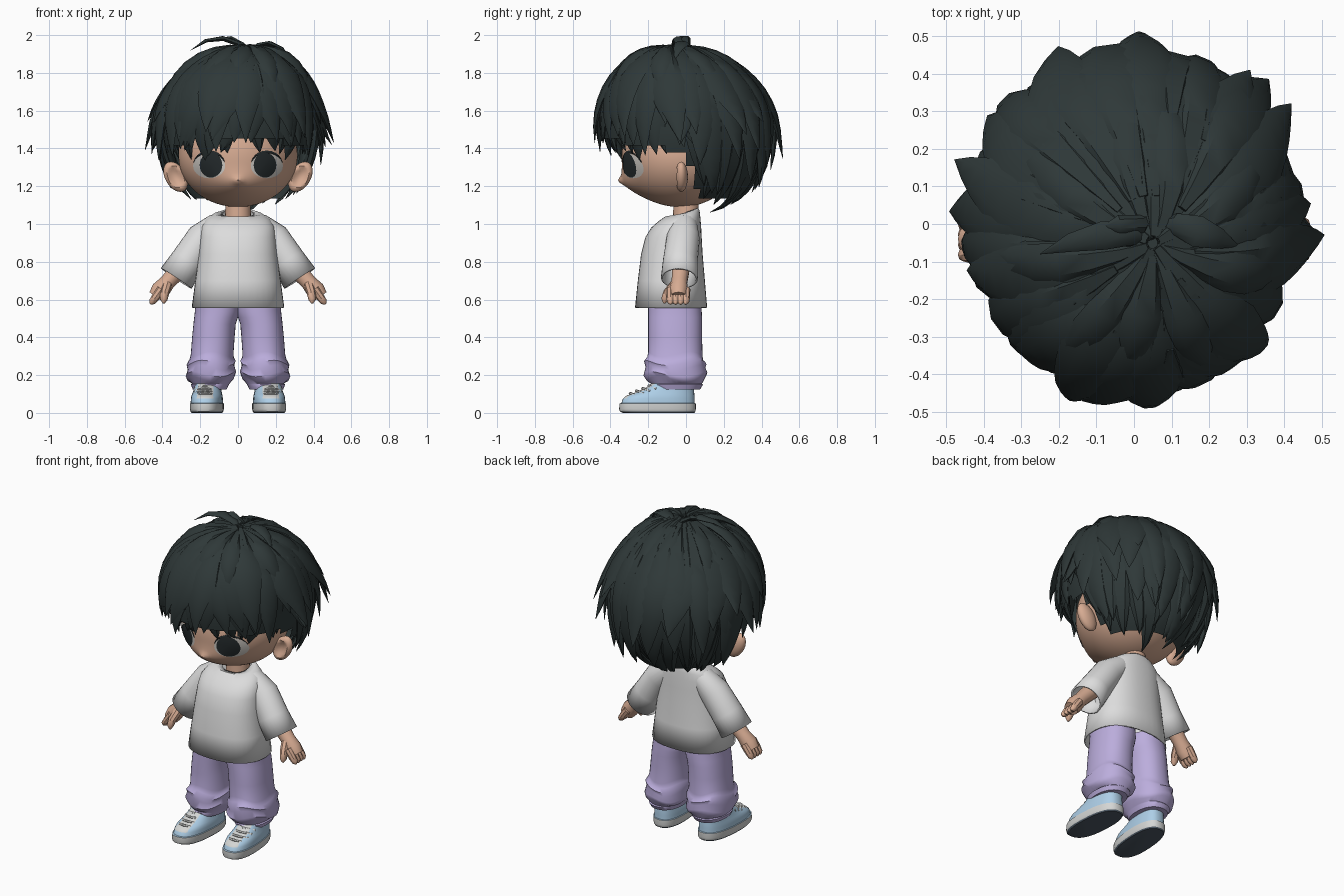
import bpy, bmesh, random
from math import sin, cos, pi, radians, acos, exp, sqrt
from mathutils import Vector

random.seed(11)
old = bpy.data.objects.get("Cube")
if old:
    bpy.data.objects.remove(old, do_unlink=True)


def material(name, r, g, b):
    m = bpy.data.materials.new(name)
    m.use_nodes = True
    m.diffuse_color = (r, g, b, 1)
    node = m.node_tree.nodes["Principled BSDF"]
    node.inputs["Base Color"].default_value = (r, g, b, 1)
    node.inputs["Roughness"].default_value = 0.8
    return m


HAIR = material("dark hair", .028, .040, .040)
SKIN = material("skin", .68, .41, .29)
WHITE = material("shirt white", .72, .72, .72)
LILAC = material("lilac cloth", .50, .42, .72)
BLUE = material("light blue", .42, .62, .80)
SOLE = material("sole white", .66, .67, .66)
GREY = material("dark tread", .075, .10, .13)
IRIS = material("eye dark", .018, .024, .026)
SCLERA = material("eye white", .62, .59, .55)


def finish(name, bm, mats, rule=None, angle=40):
    """Turn a bmesh into a smooth object with sharp creases kept."""
    bmesh.ops.recalc_face_normals(bm, faces=bm.faces[:])
    bm.normal_update()
    for f in bm.faces:
        f.smooth = True
        if rule:
            f.material_index = rule(f)
    mesh = bpy.data.meshes.new(name)
    bm.to_mesh(mesh)
    bm.free()
    for m in mats:
        mesh.materials.append(m)
    mesh.set_sharp_from_angle(angle=radians(angle))
    obj = bpy.data.objects.new(name, mesh)
    bpy.context.collection.objects.link(obj)
    return obj


def loft(bm, rings, cap0=True, cap1=True):
    rows = [[bm.verts.new(p) for p in r] for r in rings]
    n = len(rows[0])
    for a, b in zip(rows, rows[1:]):
        for i in range(n):
            j = (i + 1) % n
            bm.faces.new((a[i], a[j], b[j], b[i]))
    if cap0:
        bm.faces.new(rows[0][::-1])
    if cap1:
        bm.faces.new(rows[-1])


def sweep(bm, path, widths, thick, normals, n=8, cap1=True):
    """Elliptical section moved along a path."""
    rings = []
    for i, p in enumerate(path):
        tan = (path[min(i + 1, len(path) - 1)] - path[max(i - 1, 0)]).normalized()
        side = tan.cross(normals[i]).normalized()
        up = side.cross(tan)
        rings.append([p + side * widths[i] * cos(2 * pi * k / n) + up * thick[i] * sin(2 * pi * k / n)
                      for k in range(n)])
    loft(bm, rings, True, cap1)


def limb(bm, pts, radii, n=12, cap1=True):
    path = [Vector(p) for p in pts]
    sweep(bm, path, radii, radii, [Vector((0, 1, 0))] * len(path), n, cap1)


def section(x0, x1, y0, y1, z, n=32, power=.85, tilt=0):
    """Rounded horizontal outline; tilt lowers its front."""
    pts = []
    for k in range(n):
        c, s = cos(2 * pi * k / n), sin(2 * pi * k / n)
        c, s = (abs(v) ** power * (1 if v > 0 else -1) for v in (c, s))
        pts.append(Vector(((x0 + x1) / 2 + c * (x1 - x0) / 2, (y0 + y1) / 2 + s * (y1 - y0) / 2,
                           z - tilt * (1 - s) / 2)))
    return pts


def ball(name, shape, mat, u=48, v=32):
    bm = bmesh.new()
    bmesh.ops.create_uvsphere(bm, u_segments=u, v_segments=v, radius=1)
    for vert in bm.verts:
        vert.co = shape(vert.co.copy())
    return finish(name, bm, [mat])


# Head with a soft muzzle and a small raised nose
def muzzle(x, z):
    return (.04 * exp(-(x / .14) ** 2 - ((z - 1.21) / .07) ** 2)
            + .022 * exp(-(x / .022) ** 2 - ((z - 1.228) / .02) ** 2))


def head_shape(v):
    x, z = .315 * v.x, 1.36 + (.30 if v.z > 0 else .27) * v.z
    return Vector((x, -.03 + .31 * v.y - (muzzle(x, z) if v.y < 0 else 0), z))


def face_point(x, z, off):
    rz = .30 if z > 1.36 else .27
    d = max(0, 1 - (x / .315) ** 2 - ((z - 1.36) / rz) ** 2)
    return Vector((x, -.03 - .31 * sqrt(d) - muzzle(x, z) - off, z))


ball("head", head_shape, SKIN, 96, 64)
bm = bmesh.new()
limb(bm, [(0, .0, 1.0), (0, -.0, 1.15)], [.07, .065], 20)
finish("neck", bm, [SKIN])


def eye_plate(name, cx, cz, rx, rz, off, mat):
    bm = bmesh.new()
    loft(bm, [[face_point(cx + r * rx * cos(a * pi / 14), cz + r * rz * sin(a * pi / 14), off)
               for a in range(28)] for r in (.03, .35, .7, 1)], True, False)
    finish(name, bm, [mat])


for s, side in ((1, "left_"), (-1, "right_")):
    # Eyes and ears
    eye_plate(side + "eye_white", s * .153, 1.308, .085, .066, .003, SCLERA)
    eye_plate(side + "iris", s * .143, 1.312, .060, .066, .006, IRIS)
    bm = bmesh.new()
    arc = [face_point(s * .153 + .085 * cos(radians(a)), 1.308 + .074 * sin(radians(a)), .003)
           for a in range(15, 171, 15)]
    r = [.007 * sin(pi * (i + .5) / len(arc)) for i in range(len(arc))]
    sweep(bm, arc, r, [.003] * len(arc), [Vector((0, -1, 0))] * len(arc), 6)
    finish(side + "upper_lash", bm, [IRIS])

    def ear_shape(v):
        dent = .03 * max(0, 1 - (v.x ** 2 + v.z ** 2) / .5) if v.y < 0 else 0
        return Vector((s * (.33 + .06 * v.x + .025 * v.z), -.025 + .035 * v.y + dent, 1.25 + .08 * v.z))
    ball(side + "ear", ear_shape, SKIN, 24, 16)

    # Sleeve, arm and hand
    bm = bmesh.new()
    limb(bm, [(s * .10, -.01, .995), (s * .185, -.015, .925), (s * .265, -.03, .805), (s * .327, -.035, .712)],
         [.07, .088, .092, .098], 24, False)
    finish(side + "sleeve", bm, [WHITE]).modifiers.new("cloth", "SOLIDIFY").thickness = .01
    bm = bmesh.new()
    limb(bm, [(s * .25, -.025, .82), (s * .33, -.03, .74), (s * .375, -.035, .69), (s * .41, -.04, .65),
              (s * .435, -.04, .615)], [.05, .046, .042, .05, .042], 14)
    for k in range(4):
        y = -.082 + k * .027
        limb(bm, [(s * .405, y, .655), (s * .438, y, .61), (s * .455, y, .587), (s * .463, y, .575)],
             [.024, .022, .018, .005], 8)
    limb(bm, [(s * .375, -.06, .68), (s * .388, -.098, .635), (s * .393, -.112, .6), (s * .393, -.115, .58)],
         [.026, .024, .02, .006], 8)
    finish(side + "arm_and_hand", bm, [SKIN])

    # Trouser leg with a gathered cuff
    rows = [(.60, -.005, .225, -.20, .08), (.54, -.008, .228, -.20, .083), (.505, 0, .232, -.20, .085),
            (.47, .012, .236, -.20, .085), (.40, .018, .243, -.20, .085), (.31, .024, .25, -.20, .088),
            (.285, .022, .258, -.205, .092), (.265, .012, .272, -.222, .108), (.24, .02, .266, -.214, .102),
            (.205, .010, .277, -.225, .113), (.18, .022, .268, -.205, .105), (.155, .045, .243, -.185, .085),
            (.15, .048, .25, -.19, .09), (.125, .06, .24, -.18, .075)]
    rings = []
    for z, x0, x1, y0, y1 in rows:
        ring = section(x0, x1, y0, y1, z, 36, .9)
        fold = .014 if .16 < z < .35 else 0
        for k, p in enumerate(ring):
            p.x *= s
            p.z += fold * sin(k * pi / 6 + z * 20)
        rings.append(ring)
    bm = bmesh.new()
    loft(bm, rings)
    finish(side + "trouser_leg", bm, [LILAC], angle=50)

    # Shoe: tread, sole band and upper with a pale tongue
    def shoe_ring(z, front, back, half):
        ring = section(-half, half, front, back, z, 40, .8)
        for p in ring:
            p.x = s * (.165 + p.x - .06 * (p.y + .15))
        return ring
    bm = bmesh.new()
    loft(bm, [shoe_ring(0, -.335, .045, .080), shoe_ring(.008, -.35, .05, .085),
              shoe_ring(.02, -.354, .052, .088), shoe_ring(.05, -.352, .052, .088),
              shoe_ring(.052, -.342, .046, .084), shoe_ring(.075, -.334, .045, .083),
              shoe_ring(.09, -.318, .045, .081), shoe_ring(.10, -.29, .044, .078),
              shoe_ring(.115, -.25, .043, .074), shoe_ring(.135, -.21, .042, .07),
              shoe_ring(.155, -.18, .042, .068)])

    def shoe_rule(f):
        c = f.calc_center_median()
        if c.z < .0075:
            return 2
        if c.z < .0505:
            return 1
        return 1 if .08 < c.z < .15 and c.y < -.17 and abs(abs(c.x) - .174) < .04 else 0
    finish(side + "shoe", bm, [BLUE, SOLE, GREY], shoe_rule)
    bm = bmesh.new()
    for k in range(4):
        y, z = -.295 + .033 * k, .104 + .013 * k
        path = [Vector((s * (.174 + .055 * t), y + .04 * t * t, z - .016 * t * t)) for t in (-1, -.5, 0, .5, 1)]
        sweep(bm, path, [.009] * 5, [.007] * 5, [Vector((0, 0, 1))] * 5, 6)
    finish(side + "laces", bm, [SOLE])

# Shirt body
bm = bmesh.new()
loft(bm, [section(-x, x, y0, y1, z, 40, .85, t) for z, x, y0, y1, t in (
    (.557, .245, -.27, .112, 0), (.70, .226, -.255, .10, 0), (.84, .208, -.238, .088, 0),
    (.93, .20, -.215, .083, 0), (.99, .193, -.185, .08, .01), (1.035, .17, -.145, .076, .02),
    (1.07, .125, -.11, .072, .03), (1.085, .085, -.08, .065, .05))], False, False)
finish("shirt_body", bm, [WHITE]).modifiers.new("cloth", "SOLIDIFY").thickness = .01


# Hair volume: az 0 is the front, pol is measured from the crown
def scalp(az, pol, scale=1.0):
    rz = .40 if pol < pi / 2 else .52
    ry = .47 if cos(az) > 0 else .45
    lean = max(0, cos(pol)) ** 2 * .05
    return Vector((.425 * scale * sin(az) * sin(pol) + lean, -ry * scale * cos(az) * sin(pol) - lean,
                   1.53 + rz * scale * cos(pol)))


def pol_at(z):
    return acos(max(-1, min(1, (z - 1.53) / (.40 if z > 1.53 else .52))))


def hairline(az, front, side, back):
    a = abs((az + pi) % (2 * pi) - pi)
    if a < radians(90):
        return front + (side - front) * a / radians(90)
    return side + (back - side) * min(1, (a - radians(90)) / radians(13))


bm = bmesh.new()
bmesh.ops.create_uvsphere(bm, u_segments=48, v_segments=40, radius=1)


def azimuth(c):
    flat = Vector((c.x, -c.y))
    return -flat.angle_signed(Vector((0, 1)), 0) if flat.length > 1e-5 else 0


dead = []
for f in bm.faces:
    c = f.calc_center_median()
    if 1.53 + (.40 if c.z > 0 else .52) * c.z < hairline(azimuth(c), 1.47, 1.37, 1.12):
        dead.append(f)
bmesh.ops.delete(bm, geom=dead, context="FACES")
for v in bm.verts:
    v.co = scalp(azimuth(v.co), acos(max(-1, min(1, v.co.z))), .94)
finish("hair_cap", bm, [HAIR])


def lock(bm, path, width, thick):
    """Leaf shaped lock lying on the hair volume."""
    centre = Vector((0, 0, 1.5))
    ts = [i / (len(path) - 1) for i in range(len(path))]
    w = [width * (.15 + .85 * min(1, 2 * t)) * (1 - t ** 2.6) + .001 for t in ts]
    sweep(bm, path, w, [thick * (1 - t ** 3) + .001 for t in ts], [(p - centre).normalized() for p in path], 6)


def hair_layer(name, count, start, ends, scales, width, flick):
    bm = bmesh.new()
    for k in range(count):
        az = 2 * pi * (k + random.uniform(-.3, .3)) / count
        z = hairline(az, *ends) + random.uniform(-.05, .05)
        p0, p1 = radians(start), pol_at(z)
        swirl = random.uniform(-.1, .3) * (1 if sin(az) > 0 else -1)
        kick = flick * random.uniform(.2, 1.4)
        inward = cos(az) > .3
        lift = random.uniform(-.015, .015)
        path = []
        for i in range(11):
            t = i / 10
            s = scales[0] + lift + ((scales[1] - scales[0]) * t if inward else 0)
            p = scalp(az + swirl * t * t, p0 + (p1 - p0) * t, s)
            out = Vector((sin(az), -cos(az), .35)) * kick * t ** 4
            path.append(p + out * (.35 if inward else 1))
        lock(bm, path, width * random.uniform(.85, 1.2), .032)
    finish(name, bm, [HAIR], angle=35)


hair_layer("hair_under_layer", 26, 55, (1.335, 1.31, 1.07), (.95, .84), .085, .07)
hair_layer("hair_lower_layer", 24, 40, (1.36, 1.34, 1.15), (.97, .90), .09, .10)
hair_layer("hair_middle_layer", 19, 15, (1.38, 1.37, 1.30), (.98, .97), .11, .10)
hair_layer("hair_top_layer", 15, 2, (1.45, 1.50, 1.46), (.97, 1.0), .13, .08)

# Raised locks and loose curved strands around the parting
bm = bmesh.new()
for deg, reach, rise in ((25, 62, .05), (-30, 60, .05), (65, 66, .06), (-70, 68, .06), (105, 62, .04),
                         (-110, 64, .04), (150, 55, .03), (-155, 58, .03), (-5, 50, .04)):
    az = radians(deg)
    lock(bm, [scalp(az * (1 + .15 * t), radians(2 + reach * t), .98 + rise * sin(pi * t) + .02 * t)
              for t in (0, .15, .3, .45, .6, .75, .9, 1)], .07, .025)
for pts, width in (
        ([(.06, -.03, 1.88), (.0, -.03, 1.955), (-.08, -.03, 1.982), (-.17, -.05, 1.97), (-.25, -.08, 1.92)], .045),
        ([(.05, .0, 1.88), (.11, .0, 1.945), (.17, -.02, 1.955), (.23, -.04, 1.93), (.28, -.06, 1.87)], .05),
        ([(.05, .03, 1.88), (.02, .0, 1.95), (-.04, -.0, 1.985), (-.09, -.01, 1.985)], .035)):
    lock(bm, [Vector(p) for p in pts], width, .015)
finish("crown_strands", bm, [HAIR])
